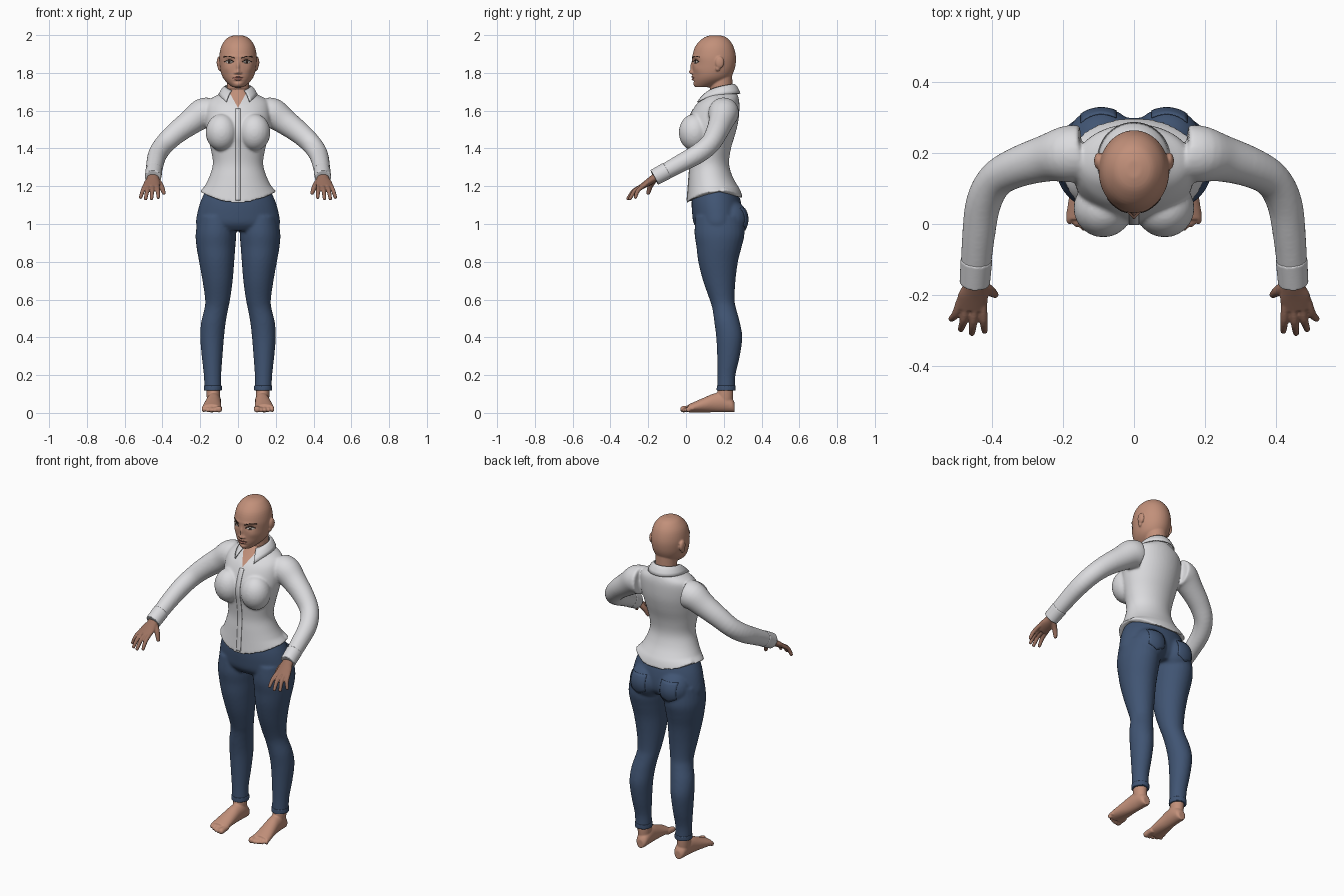
import bpy, bmesh, math
from mathutils import Vector, Matrix
from mathutils.bvhtree import BVHTree

if "Cube" in bpy.data.objects:
    bpy.data.objects.remove(bpy.data.objects["Cube"])


def material(name, *rgb):
    m = bpy.data.materials.new(name)
    m.diffuse_color = (*rgb, 1)
    m.use_nodes = True
    m.node_tree.nodes["Principled BSDF"].inputs["Base Color"].default_value = m.diffuse_color
    return m


SKIN = material("skin", .54, .28, .195)
HAND = material("hand skin", .33, .165, .115)
SHIRT = material("shirt white", .71, .71, .73)
DENIM = material("denim blue", .052, .09, .172)
LIP = material("lip", .36, .15, .115)
WHITE = material("eye white", .55, .5, .46)
DARK = material("dark brown", .04, .022, .016)


def tube(bm, rings, mx=1, axis=None, hint=(1, 0, 0), n=28, steps=4, tip=False):
    """Smooth loft through (x, y, z, half width, half depth) rings."""
    r = [Vector(q) for q in rings]
    if tip:  # rounded end
        d = (r[-1] - r[-2])
        d = Vector(d[:3]).normalized() * r[-1][3] * .7
        r.append(Vector((*(Vector(r[-1][:3]) + d), r[-1][3] * .55, r[-1][4] * .55)))
    p = []
    for i in range(len(r) - 1):
        a, b, c, d = r[max(i - 1, 0)], r[i], r[i + 1], r[min(i + 2, len(r) - 1)]
        for k in range(steps):
            t = k / steps
            p.append(b + (c - a) * (.5 * t) + (a * 2 - b * 5 + c * 4 - d) * (.5 * t * t)
                     + (b * 3 - a - c * 3 + d) * (.5 * t ** 3))
    p.append(r[-1])
    loops = []
    for i, q in enumerate(p):
        t = Vector(axis) if axis else Vector((p[min(i + 1, len(p) - 1)] - p[max(i - 1, 0)])[:3]).normalized()
        u = Vector(hint)
        u = (u - t * u.dot(t)).normalized()
        v = t.cross(u)
        loop = []
        for k in range(n):
            w = 2 * math.pi * k / n
            co = Vector(q[:3]) + u * (q[3] * math.cos(w)) + v * (q[4] * math.sin(w))
            loop.append(bm.verts.new((co.x * mx, co.y, co.z)))
        loops.append(loop)
    for a, b in zip(loops, loops[1:]):
        for k in range(n):
            bm.faces.new((a[k], a[(k + 1) % n], b[(k + 1) % n], b[k]))
    bm.faces.new(loops[0])
    bm.faces.new(loops[-1])


def upright(*rows):
    """Rows (z, centre x, half width, front y, back y) to rings."""
    return [(cx, (f + b) / 2, z, w, (b - f) / 2) for z, cx, w, f, b in rows]


def ball(bm, loc, rad):
    bmesh.ops.create_uvsphere(bm, u_segments=24, v_segments=16, radius=1,
                              matrix=Matrix.Translation(loc) @ Matrix.Diagonal((*rad, 1)))


def finish(bm, name, mat, voxel=0, smooth=4, solid=0):
    """Make the object; fuse its pieces by voxels if asked."""
    bmesh.ops.recalc_face_normals(bm, faces=bm.faces)
    me = bpy.data.meshes.new(name)
    bm.to_mesh(me)
    bm.free()
    ob = bpy.data.objects.new(name, me)
    bpy.context.collection.objects.link(ob)
    if voxel:
        m = ob.modifiers.new("fuse", 'REMESH')
        m.mode, m.voxel_size = 'VOXEL', voxel
        m = ob.modifiers.new("relax", 'SMOOTH')
        m.factor, m.iterations = .5, smooth
    if solid:
        m = ob.modifiers.new("thick", 'SOLIDIFY')
        m.thickness, m.offset = solid, 0
    dg = bpy.context.evaluated_depsgraph_get()
    ob.data = bpy.data.meshes.new_from_object(ob.evaluated_get(dg))
    ob.modifiers.clear()
    ob.data.materials.clear()
    ob.data.materials.append(mat)
    ob.data.shade_smooth()
    return ob


def patch(name, target, mat, f, side=-1, nu=10, nv=4, mirror=True, off=.0015):
    """Thin plate laid on the target; f maps (u, v) to (x, z)."""
    me = target.data
    tree = BVHTree.FromPolygons([v.co for v in me.vertices], [p.vertices[:] for p in me.polygons])
    bm = bmesh.new()
    for s in ((1, -1) if mirror else (1,)):
        g = {}
        for i in range(nu + 1):
            for j in range(nv + 1):
                x, z = f(i / nu, j / nv)
                hit = tree.ray_cast(Vector((x * s, side, z)), Vector((0, -side, 0)))[0]
                if hit:
                    g[i, j] = bm.verts.new((hit.x, hit.y + side * off, hit.z))
        for i in range(nu):
            for j in range(nv):
                q = [(i, j), (i + 1, j), (i + 1, j + 1), (i, j + 1)]
                if all(k in g for k in q):
                    bm.faces.new([g[k] for k in q])
    return finish(bm, name, mat, solid=.003)


# Shirt: torso with curved hem, bust and sleeves
bm = bmesh.new()
tube(bm, upright((1.11, 0, .205, .004, .302), (1.18, 0, .185, .01, .285), (1.25, 0, .152, .015, .247),
                 (1.32, 0, .133, .02, .228), (1.40, 0, .145, .012, .238), (1.48, 0, .163, 0, .262),
                 (1.55, 0, .172, .012, .278), (1.62, 0, .17, .045, .283), (1.66, 0, .15, .08, .28),
                 (1.69, 0, .095, .105, .27), (1.715, 0, .062, .126, .25)), axis=(0, 0, 1), n=48)
for v in bm.verts:
    if v.co.z < 1.2:
        k = (1.2 - v.co.z) / .09
        v.co.z += k * (.06 * (v.co.x / .2) ** 2 + (.02 if v.co.y > .2 else 0))
ARM = [(.15, .2, 1.59, .08, .08), (.19, .197, 1.583, .08, .08), (.25, .185, 1.54, .068, .066),
       (.33, .16, 1.48, .059, .057), (.39, .125, 1.422, .054, .052), (.425, .06, 1.37, .052, .05),
       (.44, -.04, 1.315, .047, .046), (.45, -.165, 1.247, .041, .041)]
for s in (1, -1):
    ball(bm, (.087 * s, .045, 1.485), (.084, .083, .098))
    tube(bm, ARM, s, hint=(0, 0, 1))
shirt = finish(bm, "shirt", SHIRT, .007, 5)

# Open neckline: clean V cut, skin-coloured inside
shirt.data.materials.append(SKIN)
bm = bmesh.new()
bm.from_mesh(shirt.data)
for s in (1, -1):
    bmesh.ops.bisect_plane(bm, geom=bm.verts[:] + bm.edges[:] + bm.faces[:],
                           plane_co=(0, 0, 1.615), plane_no=(1.8 * s, 0, 1))
for f in bm.faces:
    c = f.calc_center_median()
    if c.y < .16 and c.z > 1.615 + 1.8 * abs(c.x):
        f.material_index = 1
bm.to_mesh(shirt.data)
bm.free()
patch("button_placket", shirt, SHIRT, lambda u, v: (.028 * (v - .5), 1.125 + .485 * u), nu=50, nv=2, mirror=False)

# Collar: folded strip around the neck with two front points
bm = bmesh.new()
rows = []
for i in range(41):
    t = i / 20 - 1
    a = t * math.radians(150)
    top = Vector((.066 * math.sin(a), .185 + .07 * math.cos(a), 1.74 - .035 * t * t))
    low = Vector((.1 * math.sin(a) + .012 * t ** 5, .185 + .1 * math.cos(a) - .037 * t ** 4,
                  1.69 - .045 * t ** 4))
    rows.append([bm.verts.new(top.lerp(low, k / 4) + Vector((0, 0, .008 * math.sin(math.pi * k / 4))))
                 for k in range(5)])
for a, b in zip(rows, rows[1:]):
    for k in range(4):
        bm.faces.new((a[k], b[k], b[k + 1], a[k + 1]))
finish(bm, "collar", SHIRT, solid=.007)

# Cuffs
bm = bmesh.new()
for s in (1, -1):
    tube(bm, [(.445, -.1, 1.283, .046, .045), (.45, -.168, 1.246, .044, .043)], s, hint=(0, 0, 1))
cuffs = finish(bm, "cuffs", SHIRT, .004, 2)

# Jeans: pelvis, seat and legs
bm = bmesh.new()
tube(bm, upright((1.2, 0, .16, .04, .265), (1.12, 0, .198, .03, .29), (1.05, 0, .217, .033, .3),
                 (1.0, 0, .222, .042, .295), (.965, 0, .2, .07, .27)), axis=(0, 0, 1), n=48)
for s in (1, -1):
    ball(bm, (.092 * s, .235, 1.025), (.098, .094, .1))
    tube(bm, upright((1.04, .115, .095, .05, .3), (.95, .117, .107, .045, .31), (.88, .117, .103, .055, .295),
                     (.8, .113, .093, .065, .275), (.7, .108, .08, .09, .262), (.6, .108, .066, .125, .257),
                     (.55, .115, .063, .14, .266), (.48, .13, .065, .15, .285), (.4, .137, .063, .16, .298),
                     (.3, .137, .055, .165, .285), (.2, .135, .046, .167, .262), (.12, .133, .045, .165, .26)),
         s, axis=(0, 0, 1))
jeans = finish(bm, "jeans", DENIM, .008, 4)
bm = bmesh.new()
for s in (1, -1):
    tube(bm, upright((.145, .133, .048, .163, .263), (.118, .133, .048, .162, .263)), s, axis=(0, 0, 1))
finish(bm, "jeans_hems", DENIM, .004, 2)
patch("back_pockets", jeans, DENIM,
      lambda u, v: (.05 + .1 * u, 1.085 - v * (.095 + .025 * (1 - abs(2 * u - 1)))), side=1, nv=8)

# Feet with toes
bm = bmesh.new()
for s in (1, -1):
    tube(bm, upright((.2, .134, .036, .175, .25), (.1, .131, .036, .165, .25), (.04, .13, .03, .17, .245)),
         s, axis=(0, 0, 1))
    foot = [(.258, .126, .02, .05), (.243, .126, .033, .075), (.2, .127, .038, .105), (.15, .13, .04, .1),
            (.1, .134, .045, .08), (.05, .138, .05, .058), (.012, .14, .051, .042)]
    tube(bm, [(x, y, h / 2 + .003, w, h / 2) for y, x, w, h in foot], s, axis=(0, 1, 0))
    for i in range(5):
        x, r = .101 + .02 * i, (.017 if i == 0 else .0125 - .0006 * i)
        tube(bm, [(x, .04, .024, r, r), (x, .01, .022, r, r), (x, -.018 + .002 * i * i, r + .002, r, r)],
             s, n=14, tip=True)
finish(bm, "feet", SKIN, .0045, 3)

# Hands with fingers
bm = bmesh.new()
FINGERS = [(.427, .422, -.302, 1.14), (.449, .458, -.308, 1.133), (.472, .489, -.297, 1.133),
           (.491, .516, -.268, 1.14)]
for s in (1, -1):
    tube(bm, [(.449, -.135, 1.264, .031, .025), (.45, -.175, 1.238, .033, .021),
              (.455, -.205, 1.217, .043, .018), (.46, -.24, 1.194, .043, .014)], s)
    for bx, tx, ty, tz in FINGERS:
        tube(bm, [(bx, -.215, 1.208, .011, .011), (bx * .5 + tx * .5, (ty - .24) / 2, 1.178, .0115, .0115),
                  (tx, ty, tz, .009, .009)], s, n=14, tip=True)
    tube(bm, [(.435, -.17, 1.235, .018, .018), (.408, -.188, 1.203, .015, .015),
              (.392, -.2, 1.163, .01, .01)], s, hint=(0, 1, 0), n=14, tip=True)
finish(bm, "hands", HAND, .004, 3)

# Head, neck and ears
bm = bmesh.new()
tube(bm, upright((1.999, 0, .02, .13, .18), (1.985, 0, .056, .092, .218), (1.945, 0, .087, .052, .249),
                 (1.89, 0, .099, .034, .264), (1.84, 0, .097, .034, .262), (1.80, 0, .09, .036, .25),
                 (1.77, 0, .077, .038, .23), (1.745, 0, .055, .042, .19), (1.724, 0, .028, .05, .13)),
     axis=(0, 0, 1), n=48)
tube(bm, upright((1.6, 0, .065, .135, .25), (1.7, 0, .059, .128, .246), (1.8, 0, .06, .125, .245)), axis=(0, 0, 1))
for s in (1, -1):
    ball(bm, (.1 * s, .178, 1.855), (.013, .024, .032))
    ball(bm, (.096 * s, .168, 1.825), (.01, .013, .016))
head = finish(bm, "head", SKIN, .0042, 4)

# Facial relief: (x, z, width, height, push in y)
RELIEF = [(.046, 1.862, .02, .013, .011), (.046, 1.858, .013, .008, -.005), (.035, 1.886, .03, .009, -.003),
          (0, 1.804, .011, .011, -.019), (0, 1.832, .008, .024, -.012), (.014, 1.8, .007, .006, -.008),
          (0, 1.78, .02, .005, -.008), (0, 1.765, .017, .005, -.008), (0, 1.7725, .026, .002, .004),
          (0, 1.755, .02, .005, .003), (0, 1.738, .02, .011, -.005), (.062, 1.82, .02, .02, -.004)]
for v in head.data.vertices:
    if v.co.y < .12:
        x, z = abs(v.co.x), v.co.z
        v.co.y += sum(d * math.exp(-((x - a) / w) ** 2 - ((z - b) / h) ** 2) for a, b, w, h, d in RELIEF)

# Painted face details as thin plates
sn = lambda u: math.sin(math.pi * u)
patch("eyes", head, WHITE, lambda u, v: (.026 + .042 * u, 1.858 + (v - .5) * .016 * sn(u)))
patch("irises", head, DARK, lambda u, v: (.047 + .0065 * math.cos(math.pi * u),
                                          1.858 + (2 * v - 1) * .0065 * sn(u)), off=.003)
patch("eyelashes", head, DARK, lambda u, v: (.023 + .049 * u, 1.858 + .009 * sn(u) + .003 * v), off=.003)
patch("eyebrows", head, DARK, lambda u, v: (.02 + .055 * u, 1.879 + .009 * sn(u * .8) + (v - .5) * .004), nv=2)
patch("lips", head, LIP, lambda u, v: (.058 * (u - .5), 1.772 + (v - .5) * .024 * sn(u)), nv=8, mirror=False,
      off=.0005)
